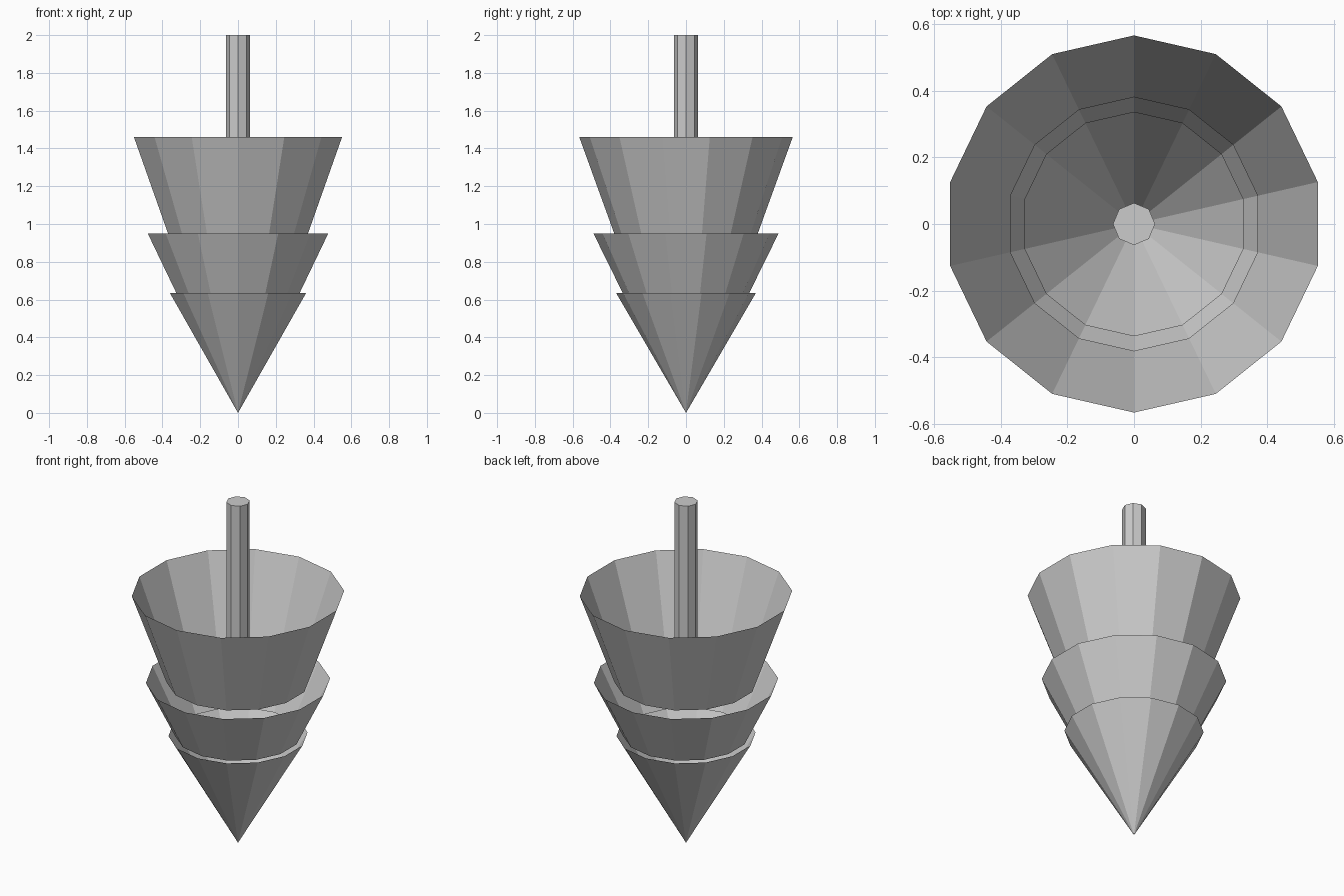
import bpy
import bmesh
from mathutils import Matrix

default_cube = bpy.data.objects.get("Cube")
if default_cube:
    bpy.data.objects.remove(default_cube, do_unlink=True)

# One plain grey for every part
grey = bpy.data.materials.new("plain_grey")
grey.use_nodes = True
colour = (0.6, 0.6, 0.6, 1)
grey.diffuse_color = colour
grey.node_tree.nodes["Principled BSDF"].inputs["Base Color"].default_value = colour


def add_cone(name, sides, r_bottom, r_top, z_bottom, z_top, capped=False):
    """Upright faceted cone, frustum or cylinder between two heights."""
    bm = bmesh.new()
    bmesh.ops.create_cone(
        bm, segments=sides, radius1=r_bottom, radius2=r_top,
        depth=z_top - z_bottom, cap_ends=capped,
        matrix=Matrix.Translation((0, 0, (z_bottom + z_top) / 2)))
    mesh = bpy.data.meshes.new(name)
    bm.to_mesh(mesh)
    bm.free()
    mesh.materials.append(grey)
    obj = bpy.data.objects.new(name, mesh)
    bpy.context.collection.objects.link(obj)
    return obj


# Three open, nested tiers that widen upwards
SIDES = 14
add_cone("lower_tier", SIDES, 0, 0.37, 0, 0.635)
add_cone("middle_tier", SIDES, 0.335, 0.49, 0.635, 0.95)
add_cone("upper_tier", SIDES, 0.38, 0.565, 0.95, 1.46)

# Central stem rising out of the top tier
add_cone("stem", 8, 0.063, 0.063, 0.95, 2, capped=True)
